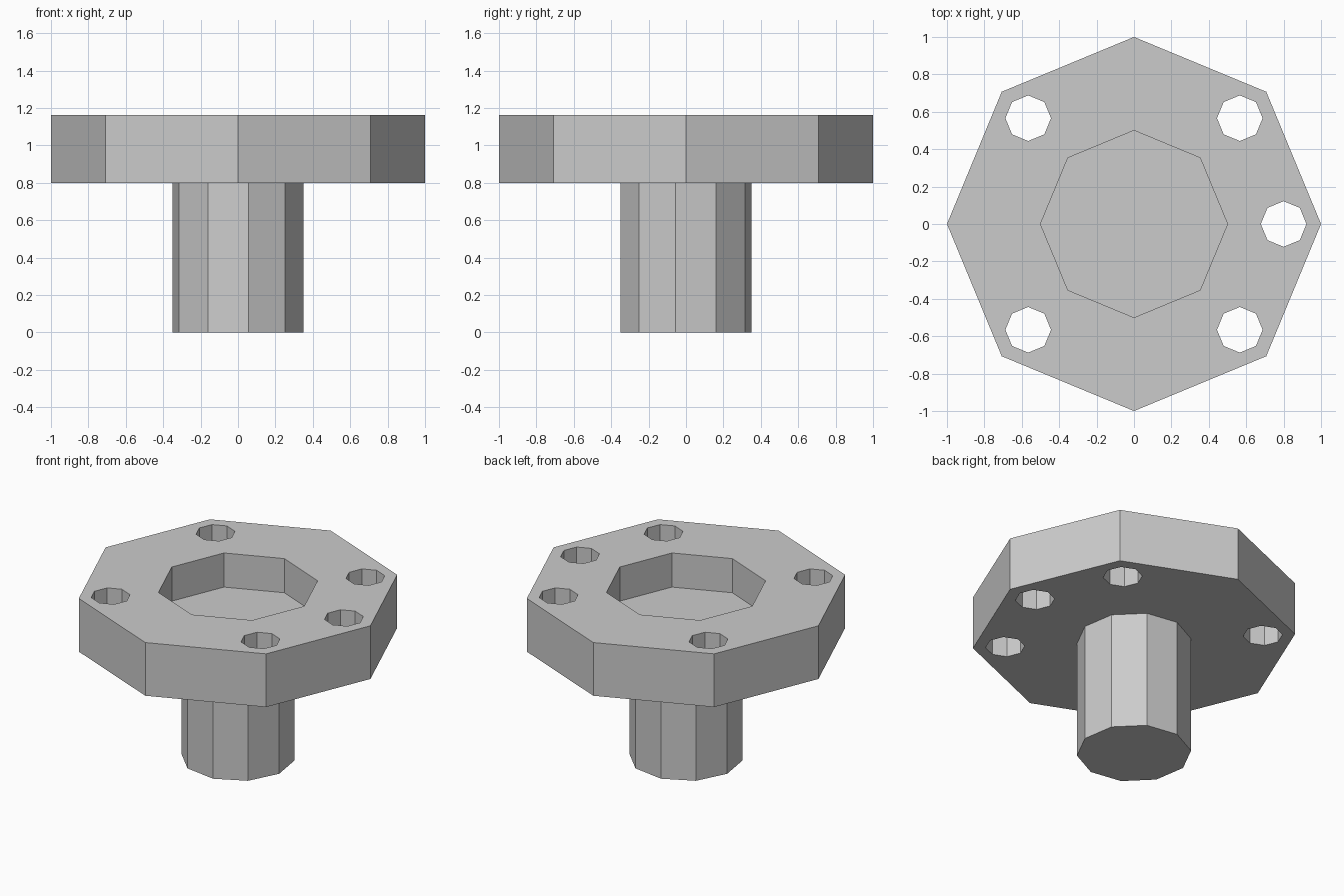
import bpy
import bmesh
from math import cos, sin, radians
from mathutils import Matrix

if "Cube" in bpy.data.objects:
    bpy.data.objects.remove(bpy.data.objects["Cube"], do_unlink=True)

TOP, UNDERSIDE, POCKET_FLOOR = 1.163, 0.8, 0.93

grey = bpy.data.materials.new("plain grey")
grey.use_nodes = True
colour = (0.6, 0.6, 0.6, 1)
grey.diffuse_color = colour
grey.node_tree.nodes["Principled BSDF"].inputs["Base Color"].default_value = colour


def add_prism(bm, sides, radius, z0, z1, x=0, y=0, turn=0):
    """Upright prism whose first corner points along +x before turning."""
    ring = [radians(turn + 360 * i / sides) for i in range(sides)]
    base = [bm.verts.new((x + radius * cos(a), y + radius * sin(a), z0)) for a in ring]
    face = bm.faces.new(base)
    top = bmesh.ops.extrude_face_region(bm, geom=[face])["geom"]
    verts = [v for v in top if isinstance(v, bmesh.types.BMVert)]
    bmesh.ops.translate(bm, verts=verts, vec=(0, 0, z1 - z0))


def make_object(name, bm):
    bmesh.ops.recalc_face_normals(bm, faces=bm.faces)
    mesh = bpy.data.meshes.new(name)
    bm.to_mesh(mesh)
    bm.free()
    mesh.materials.append(grey)
    obj = bpy.data.objects.new(name, mesh)
    bpy.context.collection.objects.link(obj)
    return obj


# Octagonal flange plate
bm = bmesh.new()
add_prism(bm, 8, 1, UNDERSIDE, TOP)
flange = make_object("flange", bm)

# Cutter: central pocket and five bolt holes
bm = bmesh.new()
add_prism(bm, 8, 0.5, POCKET_FLOOR, TOP + 0.2)
for angle in (0, 45, 135, 225, 315):
    a = radians(angle)
    add_prism(bm, 8, 0.122, UNDERSIDE - 0.2, TOP + 0.2, 0.8 * cos(a), 0.8 * sin(a))
cutter = make_object("hole_cutter", bm)
cutter.hide_render = True

cut = flange.modifiers.new("holes", "BOOLEAN")
cut.operation = "DIFFERENCE"
cut.solver = "EXACT"
cut.object = cutter
bpy.context.view_layer.objects.active = flange
bpy.ops.object.modifier_apply(modifier=cut.name)
bpy.data.objects.remove(cutter, do_unlink=True)

# Ten-sided stem, seated slightly into the flange
bm = bmesh.new()
add_prism(bm, 10, 0.354, 0, UNDERSIDE + 0.03, turn=-9)
make_object("stem", bm)
